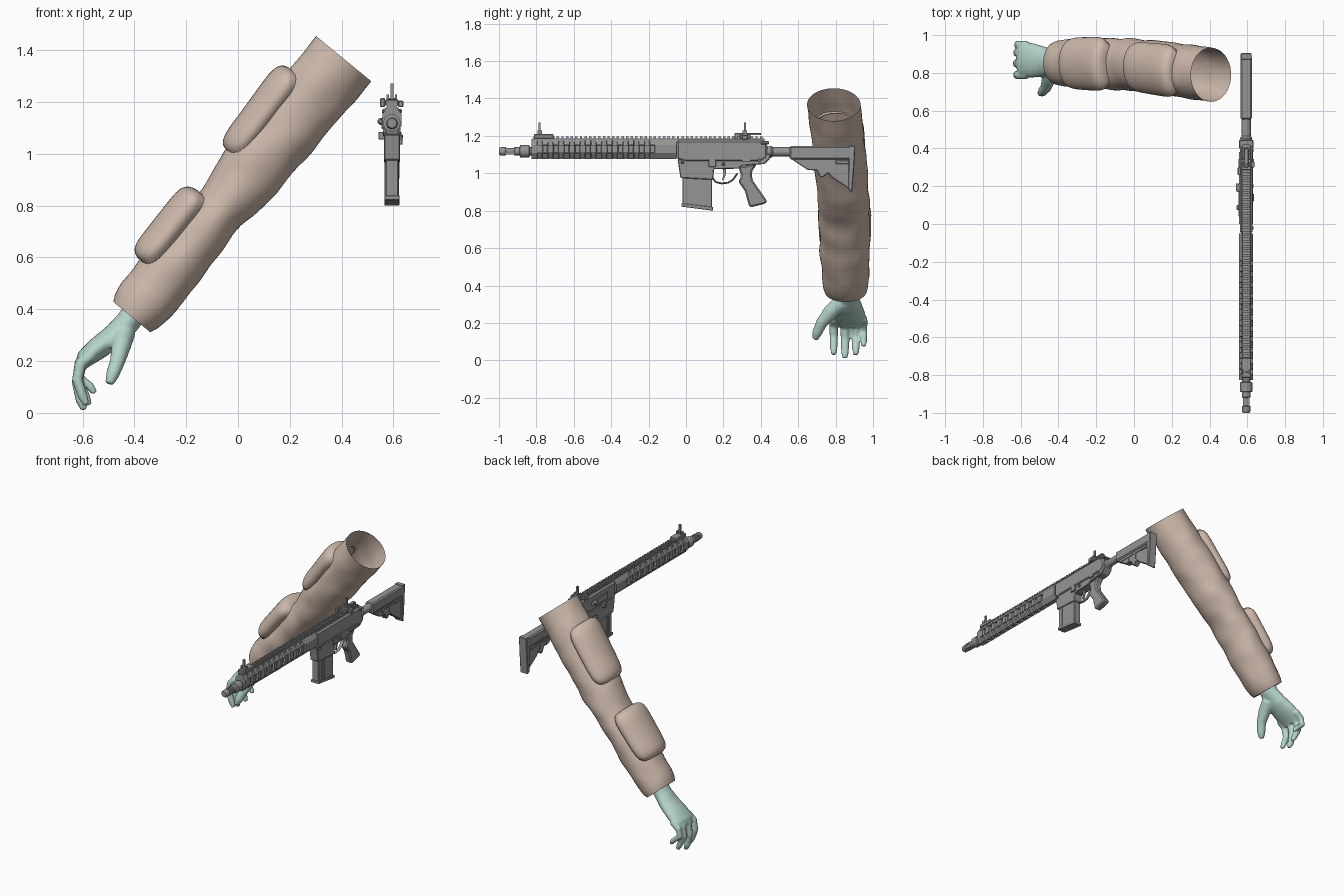
import bpy, bmesh, math
from mathutils import Vector, noise

cube = bpy.data.objects.get("Cube")
if cube:
    bpy.data.objects.remove(cube)


def material(name, rgb):
    m = bpy.data.materials.new(name)
    m.use_nodes = True
    m.diffuse_color = (*rgb, 1)
    m.node_tree.nodes["Principled BSDF"].inputs["Base Color"].default_value = (*rgb, 1)
    return m


CLOTH = material("tan cloth", (0.62, 0.49, 0.41))
GLOVE = material("pale teal glove", (0.47, 0.66, 0.61))
METAL = material("grey metal", (0.3, 0.3, 0.3))
GX = 0.594   # centre plane of the rifle
BORE = 1.118


def finish(name, bm, mat, angle=None, bevel=0):
    bmesh.ops.recalc_face_normals(bm, faces=bm.faces)
    me = bpy.data.meshes.new(name)
    bm.to_mesh(me)
    bm.free()
    me.materials.append(mat)
    ob = bpy.data.objects.new(name, me)
    bpy.context.collection.objects.link(ob)
    if angle:
        bpy.ops.object.select_all(action="DESELECT")
        ob.select_set(True)
        bpy.context.view_layer.objects.active = ob
        bpy.ops.object.shade_smooth_by_angle(angle=math.radians(angle))
    if bevel:
        mod = ob.modifiers.new("bevel", "BEVEL")
        mod.width, mod.segments = bevel, 1
    return ob


def skin(bm, rings, caps=(True, True)):
    """Join successive rings of points with quads."""
    vr = [[bm.verts.new(p) for p in r] for r in rings]
    n = len(vr[0])
    for a, b in zip(vr, vr[1:]):
        for i in range(n):
            bm.faces.new((a[i], a[(i + 1) % n], b[(i + 1) % n], b[i]))
    for r, use in ((vr[0], caps[0]), (vr[-1], caps[1])):
        if use:
            bm.faces.new(r)


def limb(bm, pts, ref, sides=12):
    """Sweep an ellipse along points given as (x, y, z, radius along ref, other radius)."""
    cs = [Vector(p[:3]) for p in pts]
    rings = []
    for i, c in enumerate(cs):
        d = (cs[min(i + 1, len(cs) - 1)] - cs[max(i - 1, 0)]).normalized()
        v = d.cross(ref).normalized()
        u = v.cross(d)
        rings.append([c + u * pts[i][3] * math.cos(a) + v * pts[i][4] * math.sin(a)
                      for a in (math.tau * k / sides for k in range(sides))])
    skin(bm, rings)


def plate(name, yz, half, x=GX, bevel=0.004):
    """Side outline extruded across the rifle."""
    bm = bmesh.new()
    skin(bm, [[(x + s * half, y, z) for y, z in yz] for s in (-1, 1)])
    return finish(name, bm, METAL, bevel=bevel)


def box(name, y0, y1, z0, z1, half, x=GX, bevel=0):
    return plate(name, [(y0, z0), (y1, z0), (y1, z1), (y0, z1)], half, x, bevel)


def turned(name, profile, z=BORE, sides=16, x=GX):
    """Round part along y from (y, radius) pairs."""
    bm = bmesh.new()
    skin(bm, [[(x + r * math.cos(a), y, z + r * math.sin(a))
               for a in (math.tau * (k + .5) / sides for k in range(sides))] for y, r in profile])
    return finish(name, bm, METAL, angle=35)


# ---------- sleeve ----------
# distance from cuff, radius across, centre y, radius along y
SECTIONS = [(0, .092, .853, .112), (.03, .106, .853, .12), (.08, .113, .852, .124),
            (.18, .119, .851, .131), (.3, .112, .85, .135), (.45, .107, .848, .135),
            (.55, .104, .846, .135), (.6, .113, .843, .138), (.66, .122, .84, .138),
            (.72, .131, .836, .139), (.88, .13, .825, .141), (1.1, .136, .808, .143),
            (1.29, .138, .79, .143)]


def arm_point(s, a, lift=0):
    for p, q in zip(SECTIONS, SECTIONS[1:]):
        if s <= q[0]:
            break
    f = (s - p[0]) / (q[0] - p[0])
    _, rt, yc, ry = [m + (n - m) * f for m, n in zip(p, q)]
    t, y = -(rt + lift) * math.cos(a), yc + (ry + lift) * math.sin(a)
    return Vector((-.41 + .634 * s + .773 * t, y, .37 + .773 * s - .634 * t))


def creased(s, a):
    fold = noise.noise(Vector((s * 9, math.cos(a) * 1.2, math.sin(a) * 1.2)))
    return arm_point(s, a, .009 * fold * min(1, s * 8, (1.29 - s) * 8))


bm = bmesh.new()
turns = [math.tau * k / 40 for k in range(40)]
cuff = [[arm_point(.05, a, -.06) for a in turns], [arm_point(0, a, -.02) for a in turns]]
skin(bm, cuff + [[creased(1.29 * i / 50, a) for a in turns] for i in range(51)], (False, False))
finish("sleeve", bm, CLOTH, angle=60)


# ---------- padded panels on the outer side ----------
def pad(name, s0, s1, thick):
    bm = bmesh.new()
    n = 26
    steps = [math.sin(math.pi * (i / n - .5)) for i in range(n + 1)]
    grid = []
    for u in steps:
        row = []
        for v in steps:
            inside = max(0, 1 - abs(u) ** 6 - abs(v) ** 5)
            lift = -.014 + (thick * (1 + .15 * u) + .014) * inside ** .35
            row.append(bm.verts.new(arm_point((s0 + s1) / 2 + u * (s1 - s0) / 2,
                                              v * math.radians(58), lift)))
        grid.append(row)
    for a, b in zip(grid, grid[1:]):
        for i in range(n):
            bm.faces.new((a[i], a[i + 1], b[i + 1], b[i]))
    finish(name, bm, CLOTH, angle=60)


pad("forearm_pad", .19, .54, .063)
pad("upper_arm_pad", .73, 1.13, .048)

# ---------- gloved hand ----------
bm = bmesh.new()
Y = Vector((0, 1, 0))
limb(bm, [(-.38, .855, .41, .062, .05), (-.43, .855, .345, .066, .048), (-.48, .86, .295, .08, .047),
          (-.54, .866, .25, .092, .044), (-.59, .87, .21, .095, .036), (-.605, .87, .185, .085, .026)],
     Y, 20)
for y, tip_x, tip_z, r in ((.79, -.585, .032, .024), (.85, -.593, .012, .025),
                           (.908, -.575, .03, .024), (.95, -.553, .075, .021)):
    drop = .19 - tip_z
    limb(bm, [(-.565, y, .225, r, r), (-.608, y, .19, r, r), (-.62, y, .19 - drop * .4, r * .95, r * .9),
              (tip_x - .014, y, tip_z + drop * .2, r * .85, r * .8),
              (tip_x, y, tip_z, r * .6, r * .55)], Y)
limb(bm, [(-.44, .83, .31, .045, .045), (-.45, .775, .26, .042, .038), (-.465, .725, .2, .032, .03),
          (-.485, .7, .145, .027, .026), (-.497, .69, .112, .016, .016)], Y)
hand = finish("gloved_hand", bm, GLOVE)
mod = hand.modifiers.new("merge", "REMESH")
mod.mode, mod.voxel_size, mod.use_smooth_shade = "VOXEL", .007, True
mod = hand.modifiers.new("soften", "SMOOTH")
mod.factor, mod.iterations = .5, 5

# ---------- barrel and muzzle ----------
turned("barrel", [(-.9, .016), (-.06, .016)])
turned("muzzle_device", [(-1, .018), (-.992, .023), (-.965, .023), (-.962, .014), (-.92, .014),
                         (-.917, .023), (-.89, .023), (-.887, .034), (-.84, .034), (-.835, .024), (-.82, .024)])
for k in range(4):
    a = math.tau * (k + .5) / 4
    box("muzzle_prong", -.97, -.91, BORE + .018 * math.sin(a) - .005, BORE + .018 * math.sin(a) + .005,
        .005, GX + .018 * math.cos(a))

# ---------- handguard with staggered vents ----------
bm = bmesh.new()
N = 27
skin(bm, [[(GX + .04 * math.cos(a), -.825 + .775 * i / N, 1.13 + .059 * math.sin(a))
           for a in (math.tau * (k + .5) / 8 for k in range(8))] for i in range(N + 1)])
bm.normal_update()
vents = []
for f in bm.faces:
    c = f.calc_center_median()
    seg = int((c.y + .825) / .775 * N)
    side = round(math.atan2((c.z - 1.13) / .059, (c.x - GX) / .04) / math.tau * 8)
    if len(f.verts) == 4 and 0 < seg < N - 4 and (seg + side) % 2 == 0 and side != 2:
        vents.append(f)
bmesh.ops.recalc_face_normals(bm, faces=bm.faces)
bmesh.ops.inset_individual(bm, faces=vents, thickness=.005, depth=-.012)
finish("handguard", bm, METAL)

# ---------- top rail ----------
box("rail_base", -.82, .42, 1.165, 1.186, .019)
for i in range(50):
    y = -.815 + i * .0247
    box("rail_tooth", y, y + .013, 1.184, 1.197, .022)

# ---------- receiver ----------
plate("upper_receiver", [(-.05, 1.075), (-.05, 1.178), (.41, 1.178), (.435, 1.155), (.435, 1.085),
                         (.4, 1.06), (.0, 1.06)], .034, bevel=.01)
plate("lower_receiver", [(-.045, 1.075), (-.03, .975), (.145, .965), (.15, 1.022), (.28, 1.025), (.3, 1.04),
                         (.42, 1.05), (.45, 1.08), (.45, 1.105), (.1, 1.09)], .031)
box("ejection_cover", .04, .17, 1.095, 1.14, .008, GX - .032, .003)
box("side_rib", .0, .38, 1.076, 1.084, .037)
turned("forward_assist", [(.17, .008), (.18, .014), (.215, .014)], 1.125, 10, GX - .042)
box("magazine_catch", .075, .1, 1.055, 1.085, .012, GX - .04, .003)
box("bolt_catch", .12, .16, 1.035, 1.075, .006, GX + .035, .002)
box("selector_lever", .3, .345, 1.06, 1.072, .042)
for y, z in ((-.02, 1.06), (.39, 1.07), (.2, 1.05)):
    turned("receiver_pin", [(y - .008, .008), (y + .008, .008)], z, 8, GX + .032)
box("charging_handle", .4, .445, 1.155, 1.172, .038, bevel=.004)

# ---------- magazine ----------
plate("magazine", [(-.02, 1.0), (-.02, .825), (.14, .805), (.14, 1.0)], .025)
plate("magazine_floor", [(-.025, .84), (-.025, .822), (.145, .8), (.145, .82)], .029, bevel=.002)
for y in (.01, .025, .04):
    box("magazine_rib", y, y + .007, .83, .965, .028)

# ---------- trigger and grip ----------
bm = bmesh.new()
limb(bm, [(GX, y, z, .011, .005) for y, z in
          ((.14, 1.03), (.142, .975), (.16, .953), (.19, .946), (.225, .95), (.25, .965), (.275, 1.0))],
     Vector((1, 0, 0)), 8)
finish("trigger_guard", bm, METAL, angle=40)
plate("trigger", [(.195, 1.03), (.215, 1.03), (.212, .99), (.2, .962), (.193, .965), (.2, .995)], .006, bevel=0)
plate("pistol_grip", [(.28, 1.035), (.38, 1.05), (.352, 1.01), (.355, .965), (.435, .85), (.425, .838),
                      (.345, .818), (.335, .83), (.315, .905), (.28, .955), (.295, .985)], .024, bevel=.008)

# ---------- buffer tube and stock ----------
turned("buffer_tube", [(.43, .027), (.455, .033), (.465, .025), (.87, .025)], 1.115)
box("stock_body", .553, .89, 1.075, 1.145, .03, bevel=.008)
plate("stock_frame", [(.56, 1.09), (.89, 1.09), (.882, .91), (.78, .978), (.76, 1.002), (.73, .978),
                      (.715, .98), (.7, 1.015), (.65, 1.018), (.56, 1.078)], .02)
plate("butt_pad", [(.87, 1.148), (.905, 1.148), (.9, 1.05), (.888, .898), (.868, .912)], .029)
box("stock_rib", .6, .87, 1.055, 1.066, .025)
for y in (.67, .74):
    box("stock_strut", y, y + .012, 1.02, 1.06, .024)
box("sling_slot", .8, .87, 1.05, 1.07, .028, bevel=.003)


# ---------- folding sights ----------
def sight(prefix, y, length):
    box(prefix + "_base", y - .03, y + length, 1.185, 1.21, .026, bevel=.004)
    box(prefix + "_post", y - .006, y + .006, 1.2, 1.272, .006)
    for s in (-1, 1):
        box(prefix + "_ear", y - .012, y + .012, 1.2, 1.228, .004, GX + s * .016)


sight("front_sight", -.783, .075)
sight("rear_sight", .315, .03)
box("rear_sight_arm", .3, .4, 1.204, 1.216, .012, bevel=.002)
box("rear_sight_knob", .3, .33, 1.18, 1.205, .01, GX + .034, .003)
box("rear_sight_lever", .26, .3, 1.18, 1.215, .009, GX - .036, .003)
